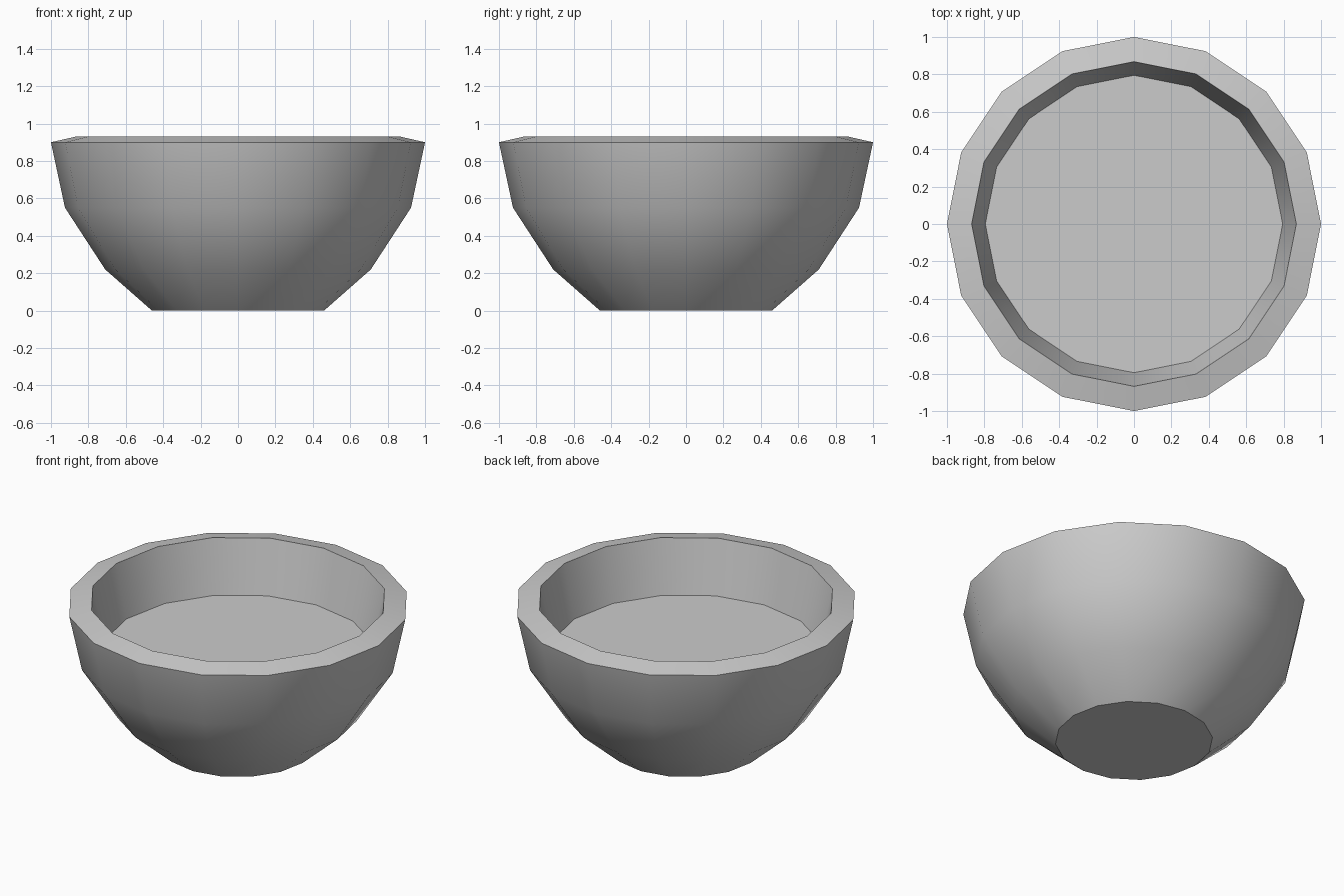
import bpy, bmesh, math

if "Cube" in bpy.data.objects:
    bpy.data.objects.remove(bpy.data.objects["Cube"])

SIDES = 16
# Profile (radius, height): foot, outer wall, sloped rim, inner wall down to the flat floor
PROFILE = [(0.46, 0.0), (0.71, 0.22), (0.925, 0.55), (1.0, 0.90), (0.868, 0.93), (0.795, 0.592)]

bm = bmesh.new()
rings = []
for r, z in PROFILE:
    rings.append([bm.verts.new((r * math.cos(2 * math.pi * i / SIDES),
                                r * math.sin(2 * math.pi * i / SIDES), z))
                  for i in range(SIDES)])

# Walls and rim
for low, high in zip(rings, rings[1:]):
    for i in range(SIDES):
        j = (i + 1) % SIDES
        bm.faces.new((low[i], low[j], high[j], high[i]))

# Underside and inside floor
bm.faces.new(rings[0][::-1])
bm.faces.new(rings[-1])

mesh = bpy.data.meshes.new("bowl")
bm.to_mesh(mesh)
bm.free()
bowl = bpy.data.objects.new("bowl", mesh)
bpy.context.collection.objects.link(bowl)

# Smooth walls, sharp foot, rim and floor edges
bpy.context.view_layer.objects.active = bowl
bowl.select_set(True)
bpy.ops.object.shade_smooth_by_angle(angle=math.radians(30))
